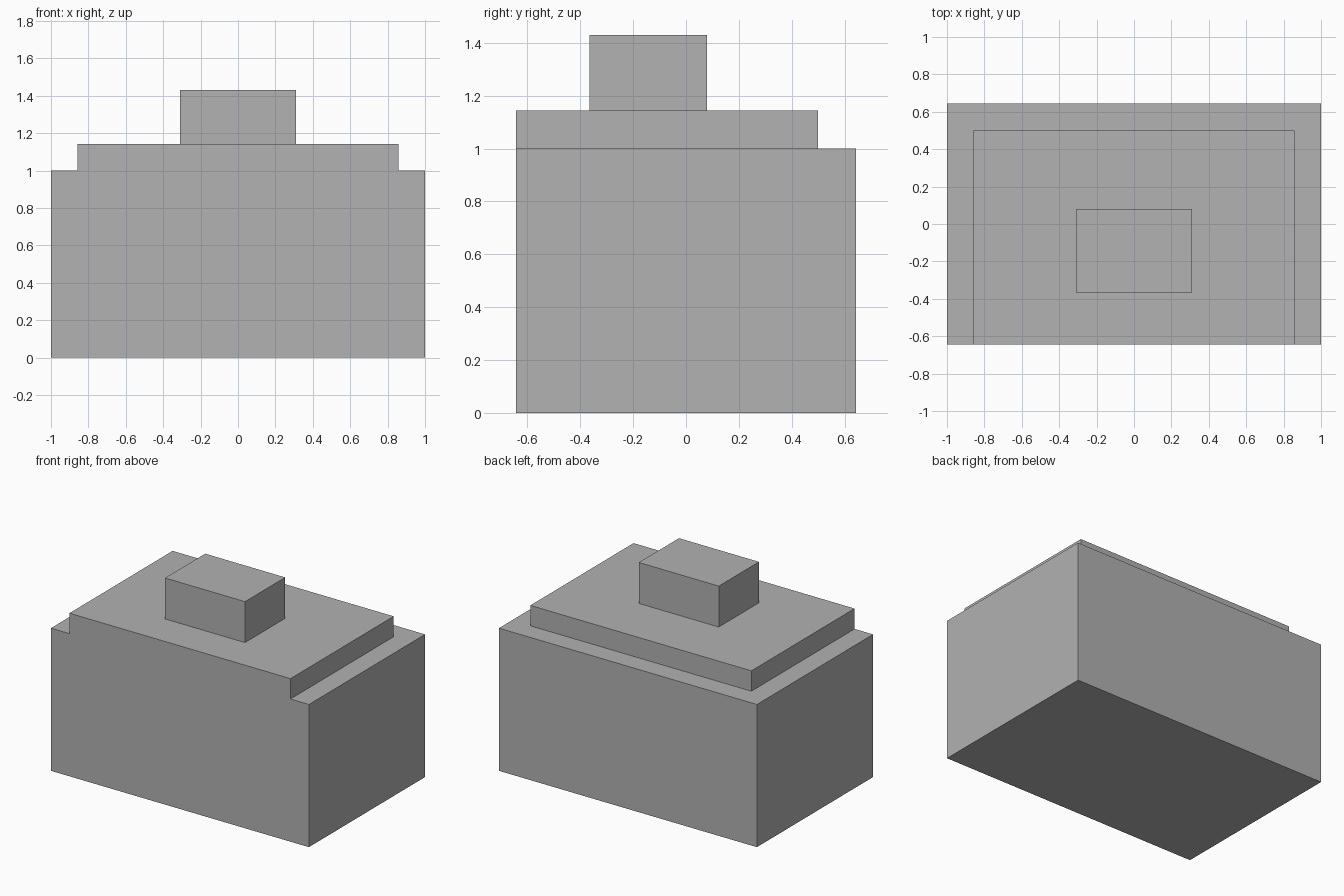
import bpy
import bmesh
from mathutils import Matrix, Vector

cube = bpy.data.objects.get("Cube")
if cube:
    bpy.data.objects.remove(cube, do_unlink=True)

# Plain grey material
grey = bpy.data.materials.new("plain grey")
grey.use_nodes = True
color = (0.445, 0.445, 0.445, 1)
grey.diffuse_color = color
grey.node_tree.nodes["Principled BSDF"].inputs["Base Color"].default_value = color


def box(name, low, high):
    """Box between two opposite corners."""
    low, high = Vector(low), Vector(high)
    bm = bmesh.new()
    bmesh.ops.create_cube(bm, size=1, matrix=Matrix.Translation((low + high) / 2)
                          @ Matrix.Diagonal((*(high - low), 1)))
    mesh = bpy.data.meshes.new(name)
    bm.to_mesh(mesh)
    bm.free()
    mesh.materials.append(grey)
    obj = bpy.data.objects.new(name, mesh)
    bpy.context.collection.objects.link(obj)
    return obj


# Main block, with a raised step flush at the front and a small block on top
body = box("stepped_body", (-1, -0.643, 0), (1, 0.643, 1))
tiers = [
    box("raised_step", (-0.857, -0.643, 0.5), (0.857, 0.5, 1.143)),
    box("top_block", (-0.31, -0.365, 0.8), (0.31, 0.08, 1.43)),
]

# Fuse the tiers into one clean solid
for tier in tiers:
    union = body.modifiers.new("Join " + tier.name, 'BOOLEAN')
    union.operation = 'UNION'
    union.solver = 'EXACT'
    union.object = tier
bpy.context.view_layer.update()
evaluated = body.evaluated_get(bpy.context.evaluated_depsgraph_get())
bm = bmesh.new()
bm.from_mesh(evaluated.to_mesh())
evaluated.to_mesh_clear()
bmesh.ops.dissolve_limit(bm, angle_limit=0.01, verts=bm.verts, edges=bm.edges)
body.modifiers.clear()
bm.to_mesh(body.data)
bm.free()
for tier in tiers:
    bpy.data.objects.remove(tier, do_unlink=True)
